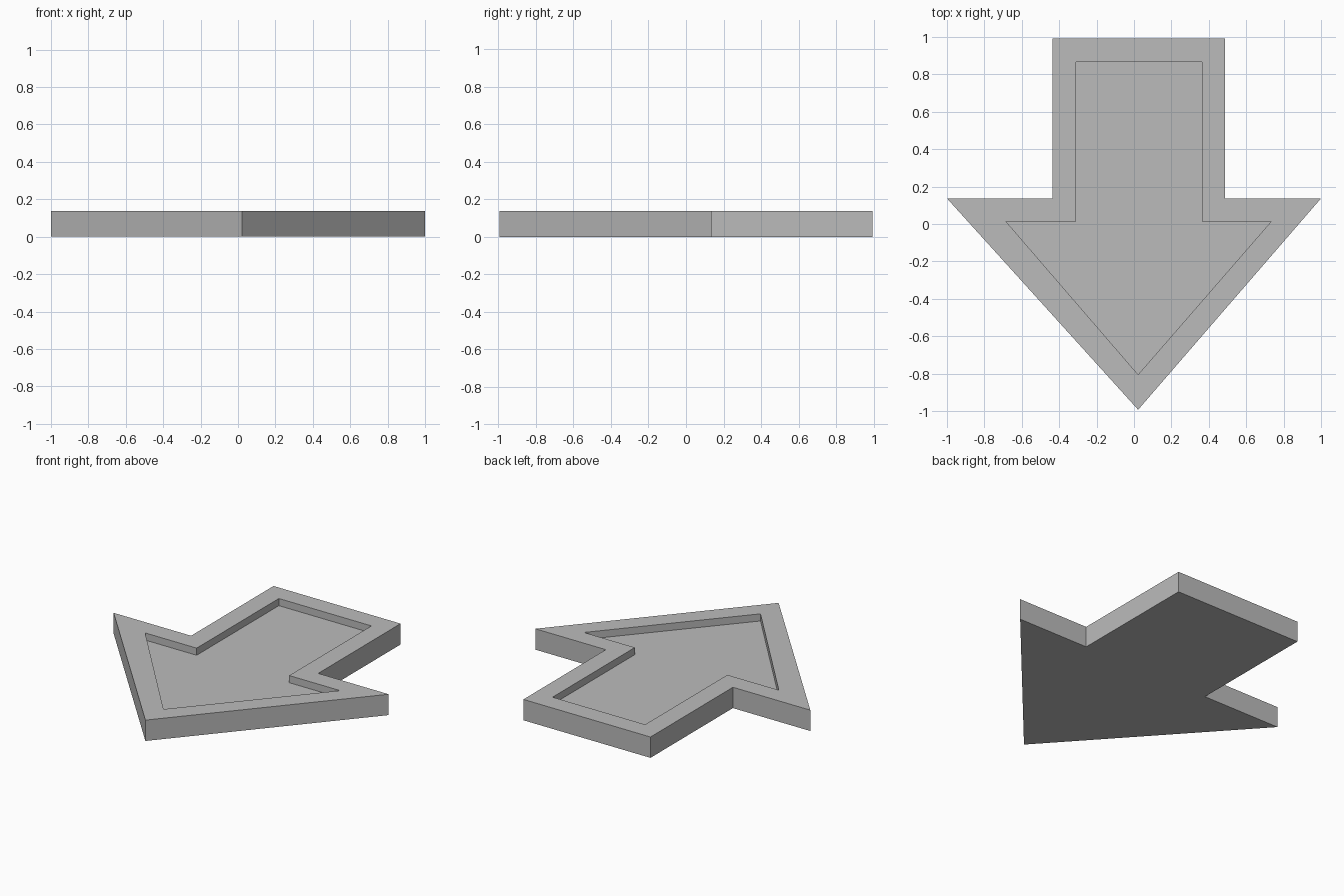
import bpy
import bmesh

cube = bpy.data.objects.get("Cube")
if cube:
    bpy.data.objects.remove(cube, do_unlink=True)

HEIGHT = 0.137
FLOOR = 0.09

grey = bpy.data.materials.new("plain grey")
grey.use_nodes = True
colour = (0.5, 0.5, 0.5, 1)
grey.diffuse_color = colour
grey.node_tree.nodes["Principled BSDF"].inputs["Base Color"].default_value = colour


def arrow(shaft_left, shaft_right, wing_left, wing_right, back, neck, tip):
    """Arrow outline, counter-clockwise from the tip."""
    return [(0.022, tip), (wing_right, neck), (shaft_right, neck), (shaft_right, back),
            (shaft_left, back), (shaft_left, neck), (wing_left, neck)]


outer = arrow(-0.437, 0.487, -1.0, 1.0, 0.993, 0.137, -0.993)
inner = arrow(-0.31, 0.363, -0.684, 0.733, 0.867, 0.013, -0.805)

bm = bmesh.new()


def ring(outline, z):
    return [bm.verts.new((x, y, z)) for x, y in outline]


def bridge(a, b):
    for i in range(len(a)):
        j = (i + 1) % len(a)
        bm.faces.new((a[i], a[j], b[j], b[i]))


# Underside, outer walls, flat rim, recess walls and recess floor
rings = [ring(outer, 0), ring(outer, HEIGHT), ring(inner, HEIGHT), ring(inner, FLOOR)]
for low, high in zip(rings, rings[1:]):
    bridge(low, high)
bm.faces.new(reversed(rings[0]))
bm.faces.new(rings[-1])
bmesh.ops.recalc_face_normals(bm, faces=bm.faces)

mesh = bpy.data.meshes.new("recessed_arrow")
bm.to_mesh(mesh)
bm.free()
mesh.materials.append(grey)
bpy.context.collection.objects.link(bpy.data.objects.new("recessed_arrow", mesh))
